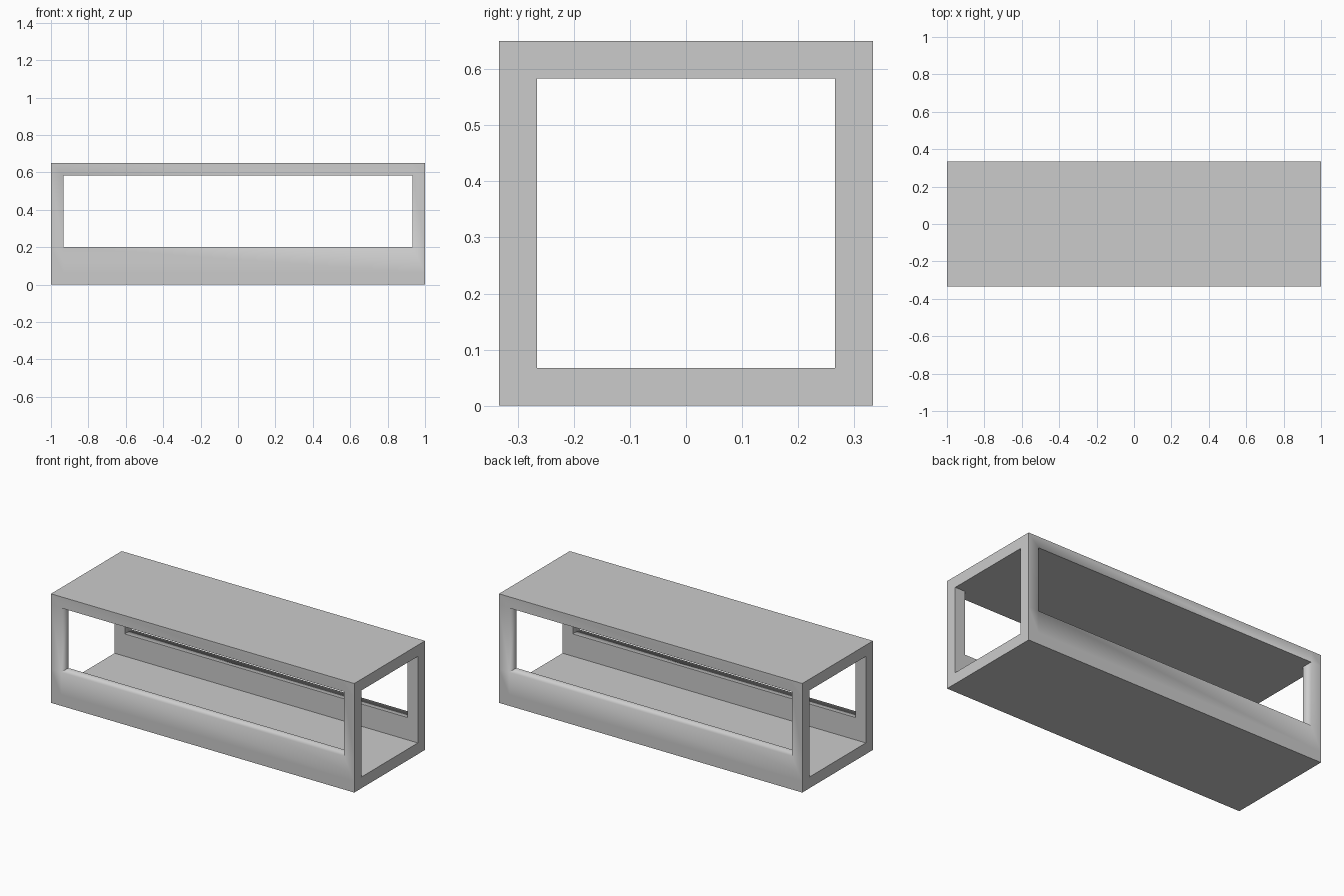
import bpy, bmesh, math

if "Cube" in bpy.data.objects:
    bpy.data.objects.remove(bpy.data.objects["Cube"])

# Wall positions along each axis
T = 0.067
xs = [-1, -1 + T, 1 - T, 1]
ys = [-0.333, -0.333 + T, 0.333 - T, 0.333]
zs = [0, T, 0.2, 0.65 - T, 0.65]


def solid(i, j, k):
    """Floor, low side panels, corner posts and roof of the open shell."""
    if not (0 <= i < 3 and 0 <= j < 3 and 0 <= k < 4):
        return False
    if k in (0, 3):                       # floor and roof slabs
        return True
    if k == 1:                            # low front and back panels
        return j != 1
    return i != 1 and j != 1              # corner posts


# Outer skin of the shell, with no hidden inner faces
bm = bmesh.new()
verts = {}


def vert(p):
    if p not in verts:
        verts[p] = bm.verts.new((xs[p[0]], ys[p[1]], zs[p[2]]))
    return verts[p]


for i in range(3):
    for j in range(3):
        for k in range(4):
            if not solid(i, j, k):
                continue
            for axis in range(3):
                for side in (0, 1):
                    n = [i, j, k]
                    n[axis] += 2 * side - 1
                    if solid(*n):
                        continue
                    quad = []
                    for a, b in ((0, 0), (1, 0), (1, 1), (0, 1)):
                        p = [i, j, k]
                        p[axis] += side
                        p[(axis + 1) % 3] += a
                        p[(axis + 2) % 3] += b
                        quad.append(vert(tuple(p)))
                    bm.faces.new(quad if side else quad[::-1])

bmesh.ops.dissolve_limit(bm, angle_limit=math.radians(1),
                         verts=bm.verts[:], edges=bm.edges[:])
bmesh.ops.recalc_face_normals(bm, faces=bm.faces[:])

# Sharp corners, except softly shaded outer sill and post edges of the windows
for f in bm.faces:
    f.smooth = True
for e in bm.edges:
    soft_rim = all(abs(abs(v.co.y) - 0.333) < 1e-4 and abs(v.co.x) < 0.95
                   and 0.19 < v.co.z < 0.6 for v in e.verts)
    roof_rim = all(v.co.z > 0.5 for v in e.verts)
    e.smooth = (soft_rim and not roof_rim) or e.calc_face_angle(0) < 0.1

mesh = bpy.data.meshes.new("open_box_shell")
bm.to_mesh(mesh)
bm.free()
shell = bpy.data.objects.new("open_box_shell", mesh)
bpy.context.collection.objects.link(shell)
